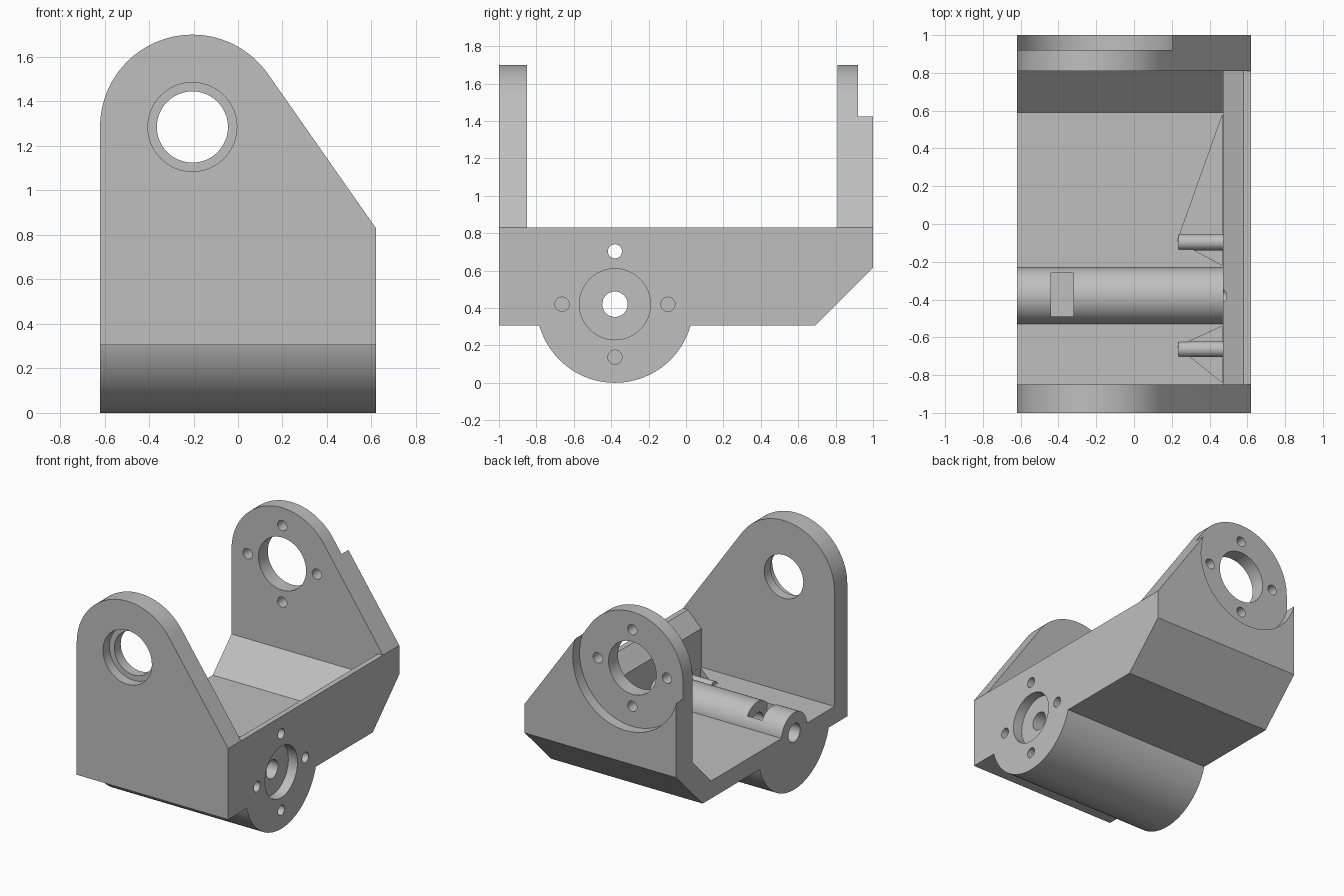
import bpy, bmesh, math

cube = bpy.data.objects.get("Cube")
if cube:
    bpy.data.objects.remove(cube, do_unlink=True)

grey = bpy.data.materials.new("light grey")
grey.use_nodes = True
COLOUR = (0.52, 0.52, 0.52, 1)
grey.diffuse_color = COLOUR
grey.node_tree.nodes["Principled BSDF"].inputs["Base Color"].default_value = COLOUR

# Main dimensions
HALF_X = 0.62
FLOOR, BOTTOM, WALL_TOP = 0.435, 0.305, 0.83
FRONT_IN, BACK_IN, SIDE_IN = -0.85, 0.81, 0.47
EAR = (-0.205, 1.285)       # x, z of the pivot in the two upright plates
HUB = (-0.38, 0.42)         # y, z of the lower shaft
EAR_R, HUB_R, TUBE_R = 0.415, 0.42, 0.15
SCREW_R, SCREW_RING = 0.038, 0.283


def prism(name, points, axis, start, end):
    """Extrude a flat outline along an axis from start to end."""
    place = {"x": lambda p, d: (d, p[0], p[1]),
             "y": lambda p, d: (p[0], d, p[1]),
             "z": lambda p, d: (p[0], p[1], d)}[axis]
    bm = bmesh.new()
    rings = [[bm.verts.new(place(p, d)) for p in points] for d in (start, end)]
    bm.faces.new(rings[0])
    bm.faces.new(rings[1])
    n = len(points)
    for i in range(n):
        j = (i + 1) % n
        bm.faces.new((rings[0][i], rings[0][j], rings[1][j], rings[1][i]))
    bmesh.ops.recalc_face_normals(bm, faces=bm.faces)
    mesh = bpy.data.meshes.new(name)
    bm.to_mesh(mesh)
    bm.free()
    mesh.materials.append(grey)
    obj = bpy.data.objects.new(name, mesh)
    bpy.context.collection.objects.link(obj)
    return obj


def arc(centre, radius, first=0, last=360, steps=48):
    full = last - first == 360
    return [(centre[0] + radius * math.cos(a), centre[1] + radius * math.sin(a))
            for a in (math.radians(first + (last - first) * i / steps)
                      for i in range(steps if full else steps + 1))]


def combine(operation, tool):
    tool.hide_render = True
    bpy.context.view_layer.objects.active = bracket
    mod = bracket.modifiers.new(tool.name, "BOOLEAN")
    mod.operation, mod.solver, mod.object = operation, "EXACT", tool
    bpy.ops.object.modifier_apply(modifier=mod.name)
    bpy.data.objects.remove(tool, do_unlink=True)


def cut(name, points, axis, start, end):
    combine("DIFFERENCE", prism(name, points, axis, start, end))


def join(name, points, axis, start, end):
    combine("UNION", prism(name, points, axis, start, end))


# Solid body: rounded ear outline with a tangent slope down to the side wall
dx, dz = EAR[0] - HALF_X, EAR[1] - WALL_TOP
tangent = math.degrees(math.atan2(dz, dx) - math.asin(EAR_R / math.hypot(dx, dz))) - 90
outline = [(-HALF_X, BOTTOM), (HALF_X, BOTTOM), (HALF_X, WALL_TOP)]
outline += arc(EAR, EAR_R, tangent, 180, 40)
bracket = prism("bracket", outline, "y", -1, 1)

# Lower shaft hub, and sloped underside at the back
join("hub", arc(HUB, HUB_R, steps=96), "x", -HALF_X, HALF_X)
cut("underside_slope", [(0.59, 0.205), (1.1, 0.715), (1.1, 0.205)], "x", -1, 1)

# Open interior with a ramp up to the back plate, then the bevelled wall top
cut("interior", [(FRONT_IN, FLOOR), (0.59, FLOOR), (BACK_IN, FLOOR + 0.22),
                 (BACK_IN, 2), (FRONT_IN, 2)], "x", -1, SIDE_IN)
cut("wall_bevel", [(0.3, 0.72), (SIDE_IN, 0.72), (0.58, WALL_TOP),
                   (1, WALL_TOP), (1, 2), (0.3, 2)], "y", FRONT_IN, BACK_IN)

# Triangular floor pockets at the wall, with screw sleeves crossing them
for tip, low, high in ((-0.09, -0.22, 0.58), (-0.65, -0.84, -0.54)):
    cut("floor_pocket", [(0.469, low), (0.469, high), (0.23, tip)], "z", 0.315, 0.6)
for side in (-1, 1):
    sleeve = (HUB[0] + side * SCREW_RING, HUB[1])
    join("screw_sleeve", arc(sleeve, 0.042, steps=24), "x", 0.235, 0.5)

# Shaft tube along the floor, with its bore, nut slot and bearing seat
join("shaft_tube", arc(HUB, TUBE_R), "x", -HALF_X, 0.5)
cut("nut_slot", [(-0.44, -0.49), (-0.32, -0.49), (-0.32, -0.26), (-0.44, -0.26)],
    "z", 0.3, 0.7)
cut("shaft_bore", arc(HUB, 0.068, steps=32), "x", -1, 1)
cut("bearing_seat", arc(HUB, 0.19), "x", HALF_X - 0.075, 1)

# Front plate pivot hole with a stepped seat
cut("front_hole", arc(EAR, 0.16), "y", -1.2, -0.7)
cut("front_seat", arc(EAR, 0.2), "y", -1.2, -0.925)

# Back plate round recess and pivot hole
cut("back_recess", arc(EAR, 0.432, steps=96), "y", 0.92, 1.2)
cut("back_hole", arc(EAR, 0.195), "y", 0.7, 1.2)

# Rings of four screw holes in the back plate and the side wall
for k in range(4):
    c, s = [SCREW_RING * v for v in ((1, 0), (0, 1), (-1, 0), (0, -1))[k]]
    cut("back_screw", arc((EAR[0] + c, EAR[1] + s), SCREW_R, steps=24), "y", 0.7, 1.2)
    cut("side_screw", arc((HUB[0] + c, HUB[1] + s), SCREW_R, steps=24), "x", 0.25, 1)

# Smooth the round surfaces and keep the machined edges sharp
bpy.ops.object.select_all(action="DESELECT")
bracket.select_set(True)
bpy.context.view_layer.objects.active = bracket
bpy.ops.object.shade_smooth_by_angle(angle=math.radians(30))
